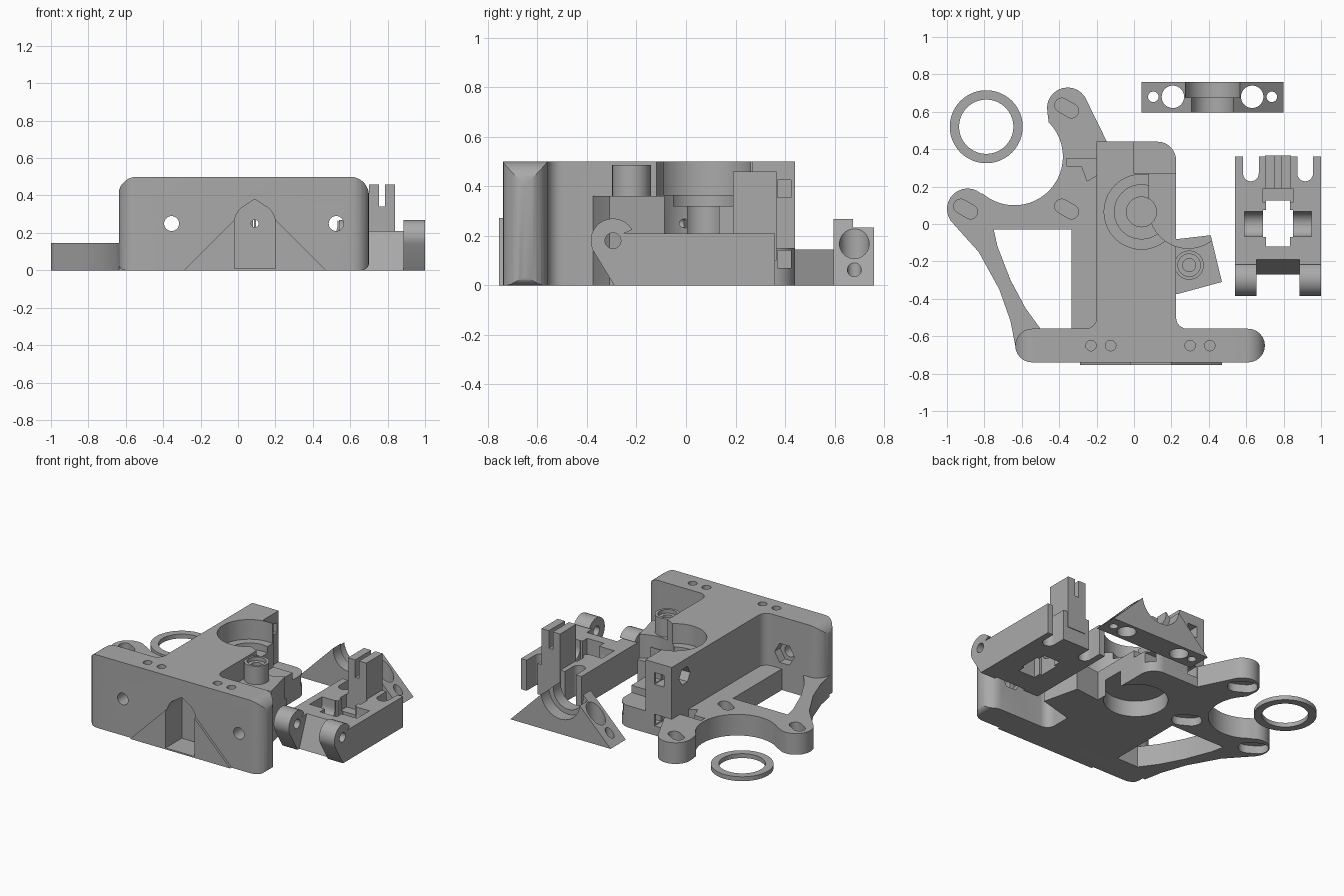
import bpy, bmesh
from math import sin, cos, radians, pi
from mathutils import Matrix, Vector

if "Cube" in bpy.data.objects:
    bpy.data.objects.remove(bpy.data.objects["Cube"], do_unlink=True)

grey = bpy.data.materials.new("plain grey")
grey.use_nodes = True
grey.diffuse_color = (0.4, 0.4, 0.4, 1)
grey.node_tree.nodes["Principled BSDF"].inputs["Base Color"].default_value = grey.diffuse_color


def arc(cx, cy, r, a0, a1, n=12):
    angles = [radians(a0 + (a1 - a0) * i / n) for i in range(n + 1)]
    return [(cx + r * cos(a), cy + r * sin(a)) for a in angles]


def prism(name, pts, lo, hi, axis="z"):
    """Extrude a profile along an axis; profiles are (x,y), (x,z) or (y,z)."""
    place = {"z": lambda p, h: (p[0], p[1], h),
             "y": lambda p, h: (p[0], h, p[1]),
             "x": lambda p, h: (h, p[0], p[1])}[axis]
    bm = bmesh.new()
    face = bm.faces.new([bm.verts.new(place(p, lo)) for p in pts])
    side = bmesh.ops.extrude_face_region(bm, geom=[face])["geom"]
    shift = Vector(place((0, 0), hi - lo))
    bmesh.ops.translate(bm, vec=shift, verts=[g for g in side if isinstance(g, bmesh.types.BMVert)])
    bmesh.ops.recalc_face_normals(bm, faces=bm.faces)
    mesh = bpy.data.meshes.new(name)
    bm.to_mesh(mesh)
    bm.free()
    mesh.materials.append(grey)
    ob = bpy.data.objects.new(name, mesh)
    bpy.context.collection.objects.link(ob)
    return ob


def box(name, x0, x1, y0, y1, z0, z1):
    return prism(name, [(x0, y0), (x1, y0), (x1, y1), (x0, y1)], z0, z1)


def cyl(name, cx, cy, r, lo, hi, axis="z", n=40):
    return prism(name, arc(cx, cy, r, 0, 360 - 360 / n, n - 1), lo, hi, axis)


def slot(cx, cy, half, r, lo, hi, tilt=-30):
    t = radians(tilt)
    dx, dy = half * cos(t), half * sin(t)
    pts = arc(cx + dx, cy + dy, r, tilt - 90, tilt + 90) + arc(cx - dx, cy - dy, r, tilt + 90, tilt + 270)
    return prism("slot_cutter", pts, lo, hi)


def combine(ob, others, how="DIFFERENCE"):
    for other in others:
        mod = ob.modifiers.new("cut", "BOOLEAN")
        mod.operation, mod.object, mod.solver = how, other, "EXACT"
        bpy.context.view_layer.objects.active = ob
        bpy.ops.object.modifier_apply(modifier=mod.name)
        bpy.data.objects.remove(other, do_unlink=True)
    return ob


# Front plate: rounded in plan and in elevation
plate = prism("front_plate", arc(0.61, -0.65, 0.09, -90, 90) + arc(-0.545, -0.65, 0.09, 90, 270), 0, 0.5)
rounded = (arc(0.6, 0.4, 0.1, 0, 90) + arc(-0.54, 0.4, 0.1, 90, 180)
           + arc(-0.6, 0.04, 0.04, 180, 270) + arc(0.66, 0.04, 0.04, 270, 360))
combine(plate, [prism("plate_outline", rounded, -0.8, -0.5, "y")], "INTERSECT")

# Main block with fillets into the plate and one round back corner
profile = ([(-0.2, 0.44), (-0.2, -0.5)] + arc(-0.26, -0.5, 0.06, 0, -90, 8)
           + [(-0.26, -0.6), (0.285, -0.6)] + arc(0.285, -0.5, 0.06, 270, 180, 8)
           + arc(0.125, 0.34, 0.1, 0, 90))
body = prism("main_block", profile, 0, 0.5)

# Mounting arms: a low slab with three ears and a window
outline = (arc(-0.89, 0.08, 0.11, 215, 50) + arc(-0.64, 0.36, 0.26, 228, 412, 24)[1:-1]
           + arc(-0.355, 0.62, 0.11, 190, 20) + [(-0.2, 0.53), (-0.14, 0.43), (-0.1, 0.4), (-0.1, -0.6), (-0.62, -0.62)]
           + [(-0.66, -0.5), (-0.72, -0.35), (-0.83, -0.15)])
# keep only the lower right sweep of the scallop
outline = (arc(-0.89, 0.08, 0.11, 215, 50) + arc(-0.64, 0.36, 0.26, 230, 405, 24)
           + arc(-0.355, 0.62, 0.11, 190, 20) + [(-0.14, 0.43), (-0.1, 0.4), (-0.1, -0.6), (-0.635, -0.65)]
           + [(-0.66, -0.52), (-0.72, -0.35), (-0.83, -0.15)])
arms = prism("mounting_arms", outline, 0, 0.145)
window = [(-0.75, -0.03), (-0.335, -0.03), (-0.335, -0.56), (-0.5, -0.56), (-0.58, -0.45), (-0.66, -0.3), (-0.73, -0.12)]
cutters = [prism("window_cutter", window, -0.1, 0.3)]
for x, y in [(-0.9, 0.08), (-0.36, 0.62), (-0.36, 0.08)]:
    cutters += [slot(x, y, 0.03, 0.038, 0.07, 0.2), slot(x, y, 0.03, 0.065, -0.1, 0.055)]
cutters.append(prism("notch_cutter", [(-0.36, 0.35), (-0.2, 0.35), (-0.2, 0.26), (-0.25, 0.23), (-0.28, 0.31), (-0.36, 0.31)], 0.06, 0.2))
combine(arms, cutters)

# Triangular pad on the plate front, pillar block and pillar
pad = prism("front_pad", [(-0.29, 0), (0.47, 0), (0.09, 0.38)], -0.755, -0.7, "y")
pillar_block = prism("pillar_block", [(0.15, -0.09), (0.41, -0.06), (0.47, -0.31), (0.23, -0.375), (0.15, -0.375)], 0, 0.36)
pillar = cyl("pillar", 0.295, -0.22, 0.078, 0.3, 0.485)
combine(body, [plate, arms, pad, pillar_block, pillar], "UNION")
body.name = "housing"

# Openings in the housing
cutters = [box("cutter", 0, 0.5, 0.27, 0.6, 0.15, 0.6),
           box("cutter", 0.08, 0.5, 0.08, 0.29, 0.2, 0.6),
           cyl("cutter", 0.29, 0.08, 0.21, 0.2, 0.6),
           cyl("cutter", 0.04, 0.065, 0.2, 0.365, 0.6),
           cyl("cutter", 0.04, 0.065, 0.145, 0.32, 0.5),
           cyl("cutter", 0.04, 0.065, 0.08, 0.13, 0.4),
           cyl("cutter", 0.04, 0.065, 0.2, -0.1, 0.11),
           cyl("cutter", 0.295, -0.22, 0.035, 0.1, 0.6),
           cyl("cutter", 0.295, -0.22, 0.06, 0.46, 0.6),
           cyl("cutter", 0.09, 0.25, 0.02, -0.65, 0, "y")]
teardrop = arc(0.09, 0.25, 0.11, 0, 50) + [(0.09, 0.38)] + arc(0.09, 0.25, 0.11, 130, 180)
cutters.append(prism("cutter", teardrop + [(-0.02, 0.01), (0.2, 0.01)], -0.8, -0.58, "y"))
for x in (-0.355, 0.525):
    cutters += [cyl("cutter", x, 0.25, 0.04, -0.8, -0.5, "y"),
                cyl("cutter", x, 0.25, 0.075, -0.62, -0.5, "y", 6)]
for x in (-0.23, -0.125, 0.3, 0.405):
    cutters.append(cyl("cutter", x, -0.65, 0.028, 0.1, 0.6))
for z in (0.105, 0.39):
    cutters += [box("cutter", -0.14, -0.07, 0.35, 0.5, z - 0.04, z + 0.04),
                box("cutter", -0.1, 0.3, 0.37, 0.425, z - 0.035, z + 0.035)]
cutters.append(cyl("cutter", 0.3, 0.39, 0.06, -0.3, -0.1, "x", 6))
combine(body, cutters)

# Spacer ring
ring = cyl("spacer_ring", -0.79, 0.52, 0.195, 0, 0.03, n=64)
combine(ring, [cyl("cutter", -0.79, 0.52, 0.145, -0.1, 0.2, n=64)])

# Wedge clamp with a stepped round seat and vertical holes
clamp = prism("wedge_clamp", [(0.04, 0), (0.8, 0), (0.42, 0.38)], 0.595, 0.76, "y")
cutters = []
for r, y0, y1 in [(0.113, 0.5, 0.7), (0.147, 0.675, 0.9)]:
    seat = arc(0.42, 0.25, r, 180, 360, 24) + [(0.42 + r, 0.5), (0.42 - r, 0.5)]
    cutters.append(prism("cutter", seat, y0, y1, "y"))
for side in (-1, 1):
    cutters += [cyl("cutter", 0.42 + side * 0.212, 0.68, 0.06, -0.1, 0.5),
                cyl("cutter", 0.42 + side * 0.317, 0.68, 0.028, -0.1, 0.5)]
combine(clamp, cutters)

# Idler lever: low body, hinge ears, forked tower
hinge = [(-0.29, 0), (0.36, 0), (0.36, 0.21), (-0.25, 0.21)] + arc(-0.295, 0.18, 0.09, 30, 205)
lever = prism("idler_lever", hinge, 0.54, 1.0, "x")
tower = box("tower", 0.7, 0.84, 0.19, 0.365, 0.1, 0.46)
combine(lever, [tower], "UNION")
cx = 0.77
cutters = [prism("cutter", [(-0.5, -0.1), (-0.31, -0.1), (-0.19, 0.21), (-0.19, 0.4), (-0.5, 0.4)], cx - 0.115, cx + 0.115, "x"),
           box("cutter", cx - 0.063, cx + 0.063, -0.12, 0.125, -0.1, 0.3),
           box("cutter", cx - 0.08, cx + 0.08, -0.07, 0.075, -0.1, 0.3),
           box("cutter", cx - 0.08, cx + 0.08, 0.115, 0.19, 0.12, 0.3),
           box("cutter", cx - 0.015, cx + 0.015, 0.1, 0.5, 0.34, 0.6),
           cyl("cutter", -0.295, 0.18, 0.032, 0.4, 1.1, "x"),
           cyl("cutter", 0, 0.16, 0.067, cx - 0.18, cx + 0.18, "x"),
           box("cutter", cx - 0.18, cx + 0.18, -0.067, 0.067, 0.16, 0.3)]
for side in (-1, 1):
    u = cx + side * 0.145
    notch = arc(u, 0.27, 0.042, 180, 360) + [(u + 0.042, 0.5), (u - 0.042, 0.5)]
    cutters.append(prism("cutter", notch, -0.1, 0.3))
combine(lever, cutters)

# Smooth the round walls, keep hard edges
for ob in (body, ring, clamp, lever):
    bpy.ops.object.select_all(action="DESELECT")
    ob.select_set(True)
    bpy.context.view_layer.objects.active = ob
    bpy.ops.object.shade_smooth_by_angle(angle=radians(30))
